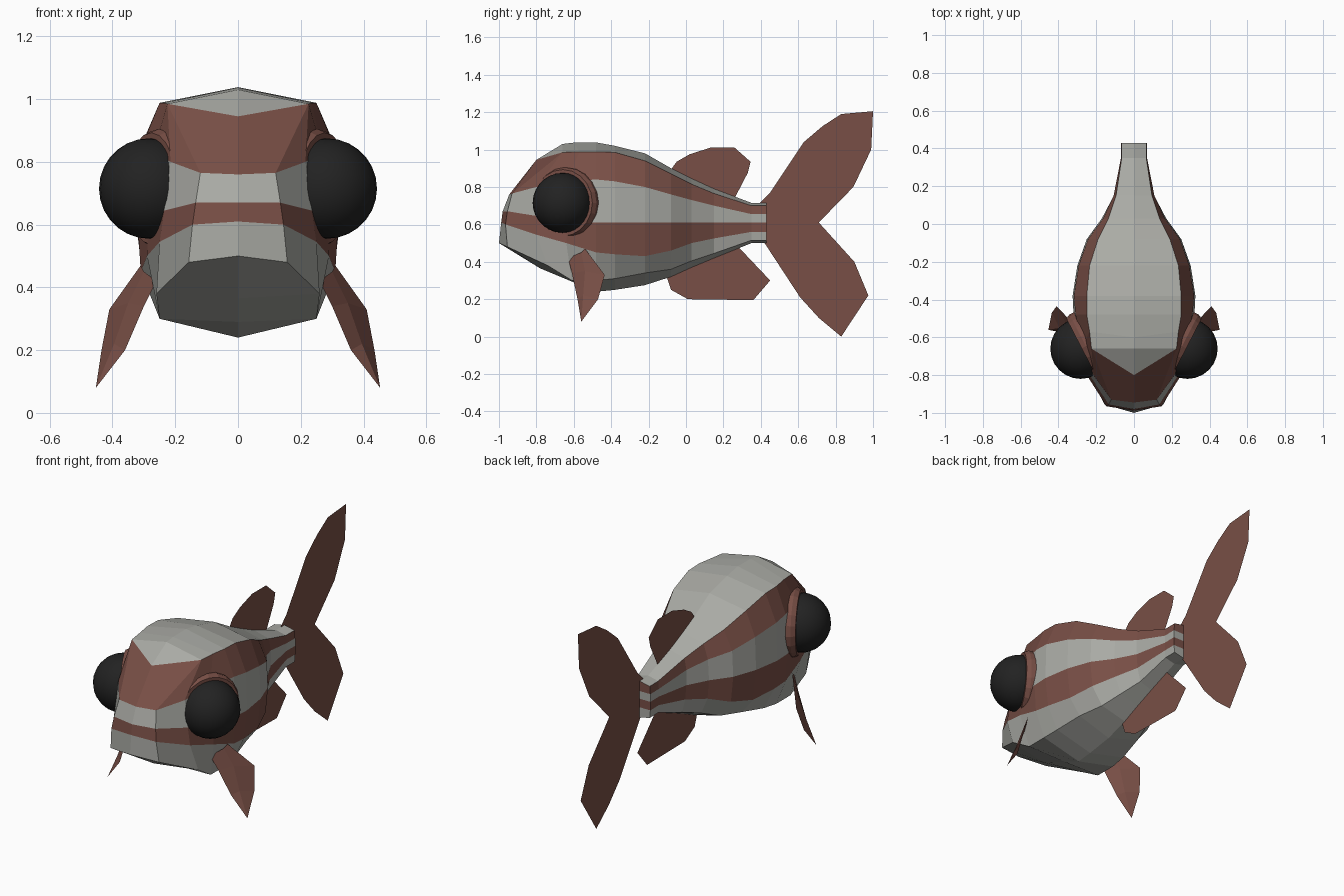
import bpy, bmesh, math
from mathutils import Vector, Matrix

if "Cube" in bpy.data.objects:
    bpy.data.objects.remove(bpy.data.objects["Cube"])


def material(name, rgb):
    m = bpy.data.materials.new(name)
    m.diffuse_color = (*rgb, 1)
    m.use_nodes = True
    m.node_tree.nodes["Principled BSDF"].inputs["Base Color"].default_value = m.diffuse_color
    return m


BROWN = material("reddish brown", (0.19, 0.078, 0.061))
GREY = material("pale grey", (0.40, 0.405, 0.375))
BLACK = material("eye black", (0.016, 0.016, 0.016))


def finish(name, bm, mats, mirror=False):
    me = bpy.data.meshes.new(name)
    bm.to_mesh(me)
    bm.free()
    for m in mats:
        me.materials.append(m)
    ob = bpy.data.objects.new(name, me)
    bpy.context.collection.objects.link(ob)
    if mirror:
        mod = ob.modifiers.new("mirror", 'MIRROR')
        mod.use_clip = True
        mod.merge_threshold = 0.0005
    return ob


# Body: half cross-sections running from the back ridge to the belly keel
head = [
    [(0, -.80, .945), (.225, -.66, .985), (.12, -.93, .765), (.135, -.955, .67),
     (.145, -.965, .60), (.157, -.955, .48), (0, -1, .50)],
    [(0, -.66, 1.03), (.225, -.66, .985), (.215, -.80, .80), (.235, -.80, .645),
     (.25, -.80, .545), (.26, -.74, .38), (0, -.78, .365)],
    [(0, -.60, 1.037), (.235, -.57, .988), (.27, -.64, .83), (.285, -.64, .62),
     (.29, -.64, .50), (.25, -.61, .30), (0, -.60, .29)],
]
# y, ridge z, (edge x, z), (stripe x, z), mid x, (stripe x, z), (belly edge x, z), keel z
trunk = [
    (-.48, 1.038, .25, .988, .31, .84, .32, .31, .45, .25, .30, .24),
    (-.38, 1.02, .25, .985, .318, .83, .325, .305, .44, .24, .31, .25),
    (-.22, .98, .235, .94, .293, .80, .30, .28, .43, .21, .34, .275),
    (-.08, .90, .19, .87, .243, .76, .25, .235, .46, .165, .36, .32),
    (.03, .845, .135, .815, .163, .73, .17, .16, .50, .12, .405, .37),
    (.15, .79, .095, .765, .108, .70, .107, .10, .525, .08, .445, .42),
    (.35, .715, .065, .70, .069, .655, .069, .069, .56, .065, .515, .50),
    (.43, .713, .066, .70, .07, .655, .07, .07, .56, .066, .515, .50),
]
rings = list(head)
for y, z0, x1, z1, x2, z2, x3, x4, z4, x5, z5, z6 in trunk:
    rings.append([(0, y, z0), (x1, y, z1), (x2, y, z2), (x3, y, .61),
                  (x4, y, z4), (x5, y, z5), (0, y, z6)])

bm = bmesh.new()


def face(points, mat):
    f = bm.faces.new([bm.verts.new(p) for p in points])
    f.material_index = mat


for a, b in zip(rings, rings[1:]):
    for i in range(6):
        quad = []
        for p in (a[i], b[i], b[i + 1], a[i + 1]):
            if p not in quad:
                quad.append(p)
        face(quad, 1 if i in (1, 3) else 0)

# Snout front and tail-root end, striped like the flanks
snout_mid = [head[0][0], (0, -.945, .76), (0, -.98, .67), (0, -.988, .61), head[0][6]]
root = rings[-1]
root_mid = [root[0]] + [(0, .43, root[i][2]) for i in (2, 3, 4)] + [root[6]]
for ring, mid in ((rings[0], snout_mid), (root, root_mid)):
    for i in range(4):
        face((mid[i], ring[i + 1], ring[i + 2], mid[i + 1]), 1 if i in (0, 2) else 0)
bmesh.ops.remove_doubles(bm, verts=bm.verts, dist=0.0005)
bmesh.ops.recalc_face_normals(bm, faces=bm.faces)
if sum(f.normal.x * f.calc_center_median().x for f in bm.faces) < 0:
    bmesh.ops.reverse_faces(bm, faces=bm.faces)
finish("body", bm, [GREY, BROWN], mirror=True)


# Flat fins on the centre plane
def flat_fin(name, outline):
    b = bmesh.new()
    b.faces.new([b.verts.new((0, y, z)) for y, z in outline])
    bmesh.ops.triangulate(b, faces=b.faces)
    bmesh.ops.join_triangles(b, faces=b.faces, angle_face_threshold=3.1,
                             angle_shape_threshold=3.1)
    finish(name, b, [BROWN])


flat_fin("tail_fin", [(.38, .70), (.45, .77), (.63, 1.04), (.73, 1.125), (.83, 1.19),
                      (1, 1.205), (.99, 1.0), (.895, .80), (.71, .61), (.90, .40),
                      (.975, .22), (.83, 0), (.71, .10), (.61, .21), (.42, .50), (.38, .55)])
flat_fin("dorsal_fin", [(-.09, .88), (-.05, .935), (.02, .975), (.13, 1.01), (.26, 1.01),
                        (.345, .935), (.33, .875), (.26, .74), (.1, .78)])
flat_fin("anal_fin", [(-.11, .34), (-.08, .25), (.01, .2), (.36, .195), (.45, .30),
                      (.27, .49), (.1, .45)])

# Pectoral fins: leading edge, raised rib and trailing edge
front = [(.26, -.63, .42), (.30, -.61, .34), (.36, -.58, .20)]
rib = [(.30, -.56, .45), (.35, -.54, .35), (.395, -.55, .22)]
rear = [(.31, -.54, .47), (.41, -.435, .33), (.435, -.47, .20)]
tip = (.453, -.56, .08)
bm = bmesh.new()
for l, r in ((front, rib), (rib, rear)):
    for i in range(2):
        face((l[i], l[i + 1], r[i + 1], r[i]), 0)
    face((l[2], tip, r[2]), 0)
bmesh.ops.remove_doubles(bm, verts=bm.verts, dist=0.0005)
finish("pectoral_fins", bm, [BROWN], mirror=True)

# Eye sockets: stepped rings, and round eyes, turned slightly forward
outward = Vector((.89, -.46, 0))
turn = outward.to_track_quat('Z', 'Y').to_matrix().to_4x4()
for side, sx in (("right", 1), ("left", -1)):
    flip = Matrix.Diagonal((sx, 1, 1, 1))
    bm = bmesh.new()
    n = 20
    place = flip @ Matrix.Translation((.25, -.645, .715)) @ turn
    loops = [[bm.verts.new(place @ Vector((r * math.cos(2 * math.pi * k / n),
                                           r * math.sin(2 * math.pi * k / n), h)))
              for k in range(n)]
             for r, h in ((.187, -.05), (.19, .005), (.178, .03), (.155, .03))]
    for a, b in zip(loops, loops[1:]):
        for k in range(n):
            bm.faces.new((a[k], a[(k + 1) % n], b[(k + 1) % n], b[k]))
    bm.faces.new(loops[0][::-1])
    bmesh.ops.recalc_face_normals(bm, faces=bm.faces)
    finish("eye_socket_" + side, bm, [BROWN])

    bm = bmesh.new()
    bmesh.ops.create_uvsphere(bm, u_segments=24, v_segments=14, radius=.16,
                              matrix=Matrix.Translation((sx * .283, -.66, .715)))
    for f in bm.faces:
        f.smooth = True
    finish("eye_" + side, bm, [BLACK])
